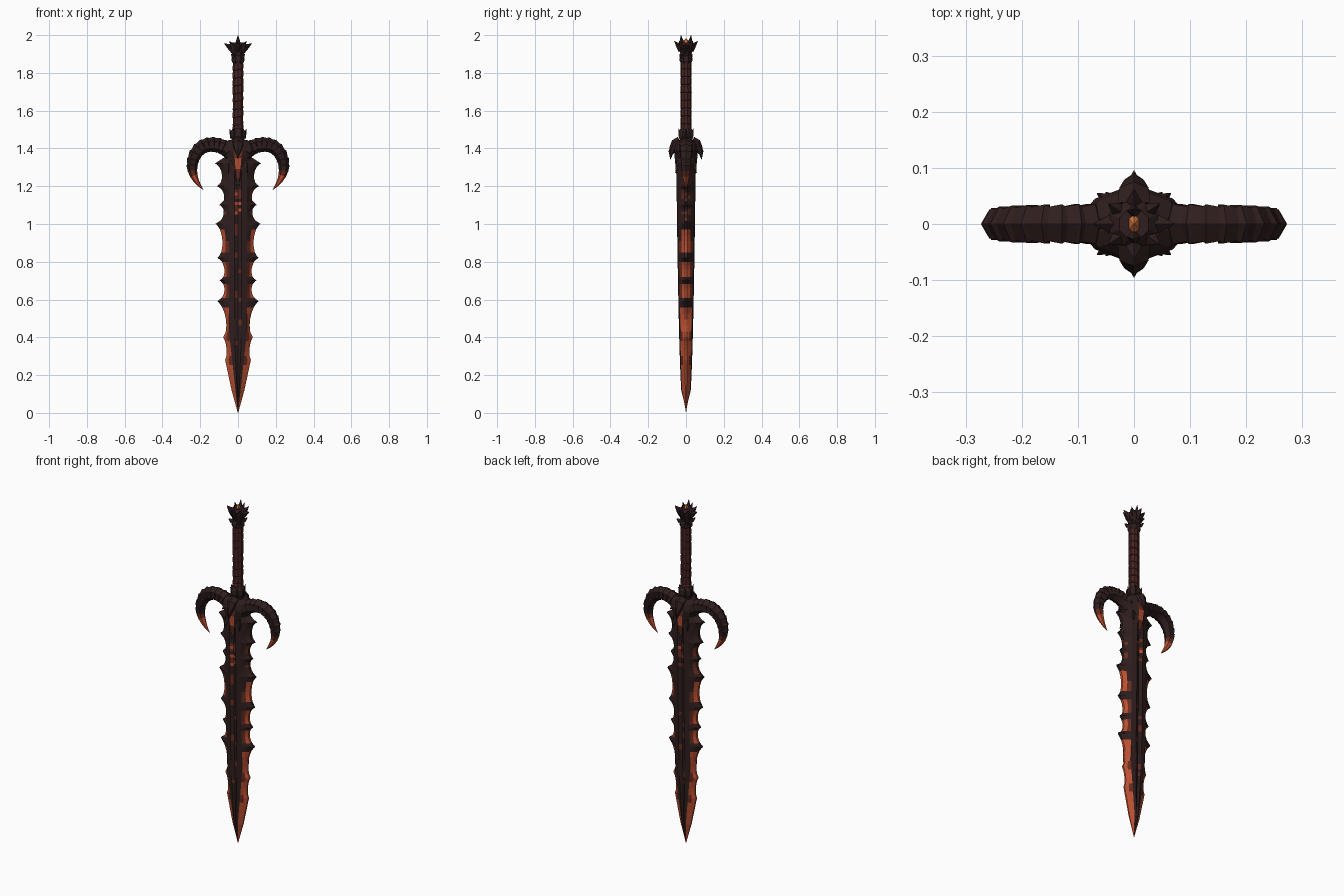
import bpy, bmesh, math, random
from mathutils import Vector
from mathutils.geometry import interpolate_bezier

random.seed(4)
if "Cube" in bpy.data.objects:
    bpy.data.objects.remove(bpy.data.objects["Cube"])


def material(name, rgb):
    m = bpy.data.materials.new(name)
    m.use_nodes = True
    m.diffuse_color = (*rgb, 1)
    bsdf = m.node_tree.nodes["Principled BSDF"]
    bsdf.inputs["Base Color"].default_value = (*rgb, 1)
    bsdf.inputs["Roughness"].default_value = 0.8
    return m


MATS = [
    material("charred iron", (0.029, 0.013, 0.013)),
    material("dark red leather", (0.060, 0.017, 0.015)),
    material("dull ember", (0.13, 0.025, 0.014)),
    material("bright ember", (0.50, 0.08, 0.031)),
    material("glowing gold", (0.65, 0.18, 0.04)),
]
IRON, LEATHER, DULL, EMBER, GOLD = range(5)


def loft(name, rings, rule):
    """Skin a list of equal rings; rule(ring index, side index, centre) picks the colour."""
    bm = bmesh.new()
    loops = [[bm.verts.new(p) for p in ring] for ring in rings]
    n = len(loops[0])
    for i in range(len(loops) - 1):
        for j in range(n):
            k = (j + 1) % n
            f = bm.faces.new((loops[i][j], loops[i][k], loops[i + 1][k], loops[i + 1][j]))
            f.material_index = rule(i, j, f.calc_center_median())
    for ring, i in ((loops[0], 0), (loops[-1], len(loops) - 2)):
        f = bm.faces.new(ring)
        f.material_index = rule(i, 0, f.calc_center_median())
    bmesh.ops.recalc_face_normals(bm, faces=bm.faces)
    mesh = bpy.data.meshes.new(name)
    bm.to_mesh(mesh)
    bm.free()
    for m in MATS:
        mesh.materials.append(m)
    ob = bpy.data.objects.new(name, mesh)
    bpy.context.collection.objects.link(ob)
    return ob


def lathe(name, profile, sides, rule, tilt=0.0):
    """Stack of elliptical rings given as (z, x radius, y radius)."""
    rings = []
    for z, rx, ry in profile:
        angles = [math.tau * (j + 0.5) / sides for j in range(sides)]
        rings.append([Vector((rx * math.cos(a), ry * math.sin(a), z + tilt * math.cos(a)))
                      for a in angles])
    return loft(name, rings, rule)


def tube(name, path, radii, sides, rule, side_axis):
    """Tapered tube along a path lying in the plane square to side_axis."""
    rings = []
    for i, p in enumerate(path):
        d = path[min(i + 1, len(path) - 1)] - path[max(i - 1, 0)]
        out = d.cross(side_axis).normalized()
        rings.append([p + radii[i] * (out * math.cos(math.tau * j / sides)
                                      + side_axis * math.sin(math.tau * j / sides))
                      for j in range(sides)])
    return loft(name, rings, rule)


def all_iron(i, j, c):
    return IRON


def spike(name, base, tip, radius):
    base, tip = Vector(base), Vector(tip)
    d = tip - base
    axis = d.cross(Vector((0, 0, 1))).normalized()
    return tube(name, [base, base + d * 0.45, tip], [radius, radius * 0.62, 0.0006], 4,
                all_iron, axis)


# Blade: thorned outline, scalloped between the thorns
THORNS = [(0.0, 0.001), (0.12, 0.034), (0.28, 0.068), (0.40, 0.078), (0.59, 0.106),
          (0.70, 0.094), (0.82, 0.106), (1.0, 0.115), (1.1, 0.094), (1.2, 0.108),
          (1.32, 0.118), (1.39, 0.06)]
STEPS = 6
rings, middle = [], []
for (z0, w0), (z1, w1) in zip(THORNS, THORNS[1:]):
    dip = 0 if z1 < 0.3 else 0.012 if z1 < 0.5 else 0.028
    for q in range(STEPS):
        u = q / STEPS
        z = z0 + (z1 - z0) * u
        e = w0 + (w1 - w0) * u - dip * math.sin(math.pi * u) ** 0.6
        s = min(0.048, 0.11 * z + 0.0003, 0.8 * e)
        t = 0.05 * (max(z, 0.001) / 1.2) ** 0.3 * min(1, z / 0.12 + 0.03)
        half = [(e, 0.15 * t), ((e + s) / 2, 0.5 * t), (s, 0.82 * t), (0.4 * s, t)]
        face = half + [(0, 0.8 * t)] + [(-x, y) for x, y in reversed(half)]
        rings.append([Vector((x, -y, z)) for x, y in face]
                     + [Vector((-x, y, z)) for x, y in face])
        middle.append(0 < q < STEPS - 1)


def blade_colour(i, j, c):
    k, z = j % 9, c.z
    if k in (3, 4):                                  # cracks along the central groove
        if 1.05 < z < 1.18:
            return random.choice((EMBER, DULL, DULL, IRON))
        return DULL if random.random() < 0.12 and 0.3 < z < 1.0 else IRON
    if k in (2, 5):                                  # flat body
        return DULL if z < 0.06 else IRON
    if z < 0.56:                                     # glowing lower edge
        return DULL if k in (1, 6) and z > 0.25 and not middle[i] else EMBER
    if z > 1.18 or not middle[i]:
        return IRON
    if k in (1, 6):                                  # inner bevel between thorns
        return DULL if z < 0.9 else IRON
    if z < 0.97:
        return EMBER
    return DULL if random.random() < 0.5 else IRON   # cooling upper edge


loft("blade", rings, blade_colour)

# Thick iron thorns along both edges
for z, w in THORNS[4:-1]:
    for s in (-1, 1):
        spike("edge_thorn", (s * 0.045, 0, z + 0.012), (s * (w + 0.004), 0, z),
              0.024 if 0.65 < z < 0.9 else 0.032)


# Guard boss over the top of the blade, with a small glowing slot front and back
def boss_colour(i, j, c):
    if abs(c.x) > 0.005 or not 1.24 < c.z < 1.38:
        return IRON
    return EMBER if 1.29 < c.z < 1.35 else DULL


lathe("guard_boss", [(1.20, 0.022, 0.046), (1.24, 0.034, 0.05), (1.29, 0.05, 0.056),
                     (1.35, 0.068, 0.062), (1.385, 0.098, 0.064), (1.42, 0.09, 0.058),
                     (1.445, 0.05, 0.046)], 12, boss_colour)

# Horned quillons, ringed above and glowing at the ends
for s in (-1, 1):
    def pt(x, z):
        return Vector((s * x, 0, z))
    curve = (interpolate_bezier(pt(0.04, 1.375), pt(0.08, 1.43), pt(0.205, 1.455),
                                pt(0.238, 1.34), 10)
             + interpolate_bezier(pt(0.238, 1.34), pt(0.254, 1.28), pt(0.23, 1.23),
                                  pt(0.183, 1.18), 7)[1:])
    path, radii = [], []
    last = len(curve) - 1
    for i, p in enumerate(curve):
        f = i / last
        r = 0.039 * (1 - f ** 3.2) + 0.0006
        if 0 < f < 0.7:
            back = (curve[i - 1] - p) * 0.12
            path += [p + back, p]
            radii += [r * 0.92, r * 1.04]
        else:
            path.append(p)
            radii.append(r)

    def horn_colour(i, j, c):
        return EMBER if c.z < 1.25 else DULL if c.z < 1.29 else IRON
    tube("guard_horn", path, radii, 6, horn_colour, Vector((0, 1, 0)))

# Hooked fangs, brow and cheek spikes on front and back of the guard
for s in (-1, 1):
    path = [Vector((0, s * y, z)) for y, z in
            ((0.03, 1.43), (0.055, 1.42), (0.07, 1.395), (0.08, 1.37), (0.082, 1.34))]
    tube("guard_fang", path, [0.034, 0.03, 0.02, 0.01, 0.0006], 6, all_iron, Vector((1, 0, 0)))
    spike("fang_crest", (0, s * 0.04, 1.405), (0, s * 0.095, 1.385), 0.03)
    for x in (-1, 1):
        spike("brow_spike", (x * 0.03, s * 0.03, 1.41), (x * 0.066, s * 0.055, 1.37), 0.024)
        spike("cheek_spike", (x * 0.034, s * 0.036, 1.33), (x * 0.05, s * 0.057, 1.27), 0.018)

# Collar between guard and grip
lathe("grip_collar", [(1.42, 0.05, 0.048), (1.45, 0.036, 0.036), (1.465, 0.042, 0.042),
                      (1.49, 0.042, 0.042), (1.505, 0.031, 0.031)], 8, all_iron)
for k in range(6):
    a = math.tau * k / 6
    c, d = math.cos(a), math.sin(a)
    spike("collar_spike", (c * 0.03, d * 0.03, 1.455), (c * 0.045, d * 0.045, 1.505), 0.012)

# Wrapped grip with slanted leather bands
profile = []
BANDS = 9
for k in range(BANDS):
    z = 1.485 + 0.375 * k / BANDS
    r = 0.029 + 0.002 * random.random()
    profile += [(z, r, r), (z + 0.036, r - 0.001, r - 0.001), (z + 0.039, 0.0275, 0.0275)]
lathe("grip", profile, 10, lambda i, j, c: LEATHER, 0.006)

# Pommel knob with a crown of spikes around a glowing gem
lathe("pommel", [(1.85, 0.029, 0.029), (1.862, 0.036, 0.036), (1.88, 0.036, 0.036),
                 (1.89, 0.029, 0.029), (1.92, 0.042, 0.038), (1.945, 0.046, 0.042),
                 (1.962, 0.028, 0.028)], 8, all_iron)
for s in (-1, 1):
    spike("crown_side_spike", (s * 0.02, 0, 1.925), (s * 0.073, 0, 1.955), 0.026)
    spike("crown_face_spike", (0, s * 0.02, 1.925), (0, s * 0.062, 1.968), 0.024)
    spike("crown_top_spike", (0, s * 0.02, 1.94), (0, s * 0.027, 2.0), 0.018)
    for x in (-1, 1):
        spike("crown_corner_spike", (x * 0.018, s * 0.018, 1.93),
              (x * 0.046, s * 0.036, 1.968), 0.02)
        spike("crown_low_spike", (x * 0.022, s * 0.022, 1.885),
              (x * 0.038, s * 0.034, 1.9), 0.014)
lathe("pommel_gem", [(1.955, 0.012, 0.02), (1.968, 0.009, 0.016), (1.982, 0.001, 0.001)],
      6, lambda i, j, c: GOLD)
